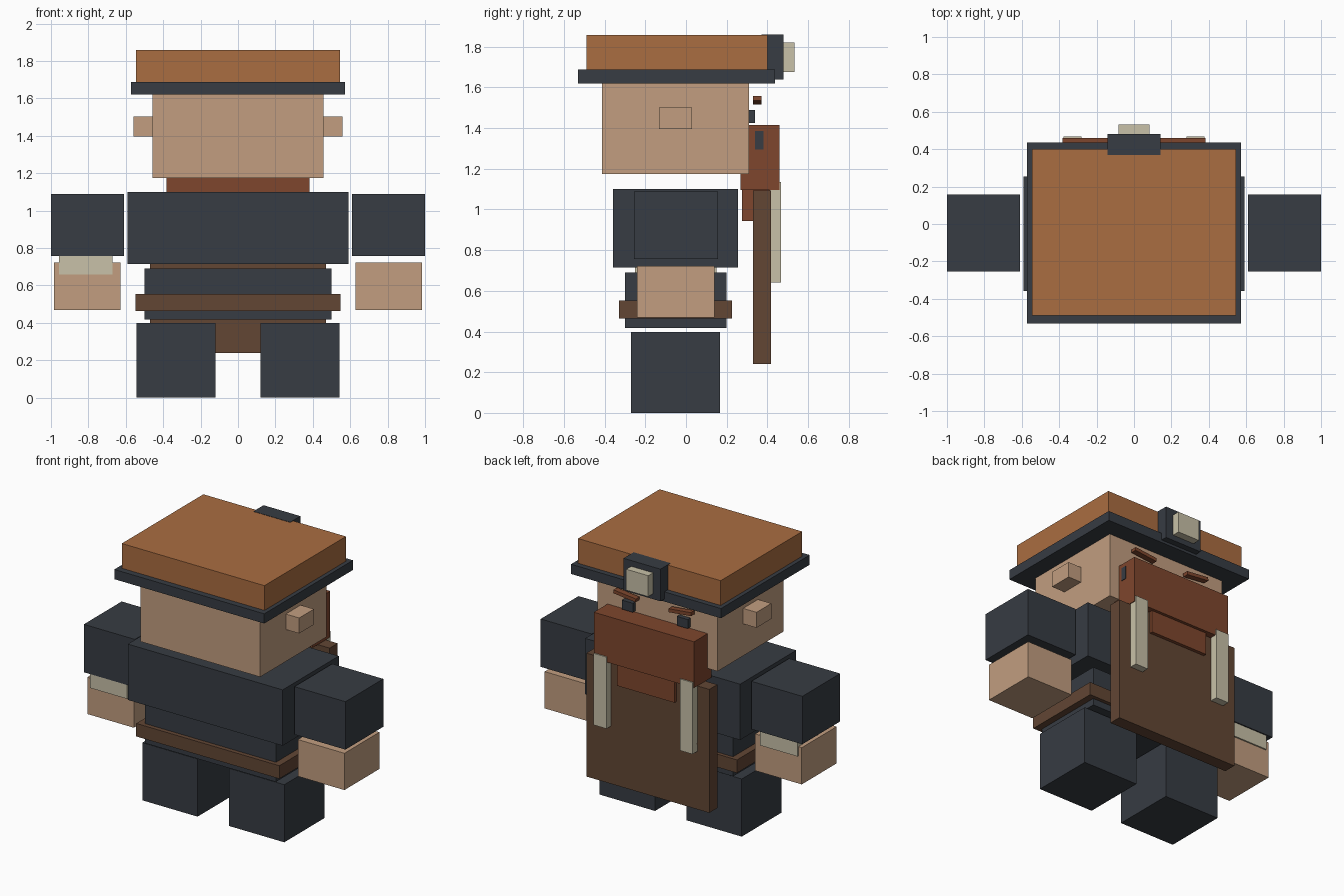
import bpy
import math

if "Cube" in bpy.data.objects:
    bpy.data.objects.remove(bpy.data.objects["Cube"])


def material(name, r, g, b):
    """Flat colour given as 0-255 display values, stored as linear."""
    def lin(c):
        c /= 255
        return c / 12.92 if c <= 0.04045 else ((c + 0.055) / 1.055) ** 2.4
    m = bpy.data.materials.new(name)
    m.diffuse_color = (lin(r), lin(g), lin(b), 1)
    m.use_nodes = True
    m.node_tree.nodes["Principled BSDF"].inputs["Base Color"].default_value = m.diffuse_color
    return m


SLATE = material("slate_cloth", 55, 60, 67)
ORANGE = material("orange_cap", 170, 109, 65)
SKIN = material("skin", 194, 158, 128)
HAIR = material("red_brown_hair", 126, 70, 45)
LEATHER = material("brown_leather", 98, 70, 52)
CREAM = material("cream_cloth", 200, 193, 168)


def box(name, x, y, z, mat, tilt=0):
    """Box spanning the given (min, max) ranges, optionally tilted about y."""
    bpy.ops.mesh.primitive_cube_add(size=1)
    ob = bpy.context.object
    ob.name = name
    ob.location = [(a + b) / 2 for a, b in (x, y, z)]
    ob.scale = [b - a for a, b in (x, y, z)]
    ob.rotation_euler.y = tilt
    ob.data.materials.append(mat)
    return ob


def pair(name, x, y, z, mat, tilt=0):
    """Matching boxes on the +x and -x sides."""
    box(name + "_right", x, y, z, mat, tilt)
    box(name + "_left", (-x[1], -x[0]), y, z, mat, -tilt)


def centred(name, half, y, z, mat):
    box(name, (-half, half), y, z, mat)


# Legs and body
pair("leg", (0.12, 0.543), (-0.27, 0.167), (0, 0.398), SLATE)
centred("lower_torso", 0.5, (-0.30, 0.20), (0.417, 0.69), SLATE)
centred("belt", 0.547, (-0.33, 0.225), (0.463, 0.553), LEATHER)
centred("upper_torso", 0.592, (-0.358, 0.255), (0.714, 1.10), SLATE)

# Arms, hands and a wrist wrap on one side
pair("arm", (0.61, 1.0), (-0.255, 0.158), (0.757, 1.088), SLATE)
pair("hand", (0.627, 0.983), (-0.242, 0.14), (0.468, 0.722), SKIN)
box("wrist_wrap", (-0.957, -0.672), (-0.25, 0.15), (0.658, 0.76), CREAM)

# Apron with shoulder straps
centred("apron", 0.47, (0.33, 0.417), (0.24, 1.093), LEATHER)
pair("apron_strap", (0.28, 0.378), (0.41, 0.468), (0.64, 1.135), CREAM)

# Head
centred("head", 0.458, (-0.412, 0.31), (1.174, 1.622), SKIN)
pair("ear", (0.44, 0.56), (-0.132, 0.03), (1.395, 1.502), SKIN)
pair("eye", (0.168, 0.252), (0.30, 0.34), (1.425, 1.488), SLATE)
pair("eyebrow", (0.125, 0.297), (0.33, 0.37), (1.526, 1.55), HAIR,
     -math.radians(6))

# Beard with a small dark patch on one side
centred("beard", 0.383, (0.268, 0.46), (1.096, 1.415), HAIR)
centred("beard_tip", 0.22, (0.275, 0.44), (0.943, 1.10), HAIR)
box("beard_patch", (0.38, 0.387), (0.338, 0.38), (1.295, 1.385), SLATE)

# Cap with badge
centred("cap_brim", 0.573, (-0.532, 0.437), (1.62, 1.687), SLATE)
centred("cap_crown", 0.545, (-0.49, 0.40), (1.68, 1.858), ORANGE)
centred("badge_base", 0.141, (0.37, 0.48), (1.638, 1.86), SLATE)
centred("badge_front", 0.084, (0.47, 0.533), (1.675, 1.82), CREAM)
